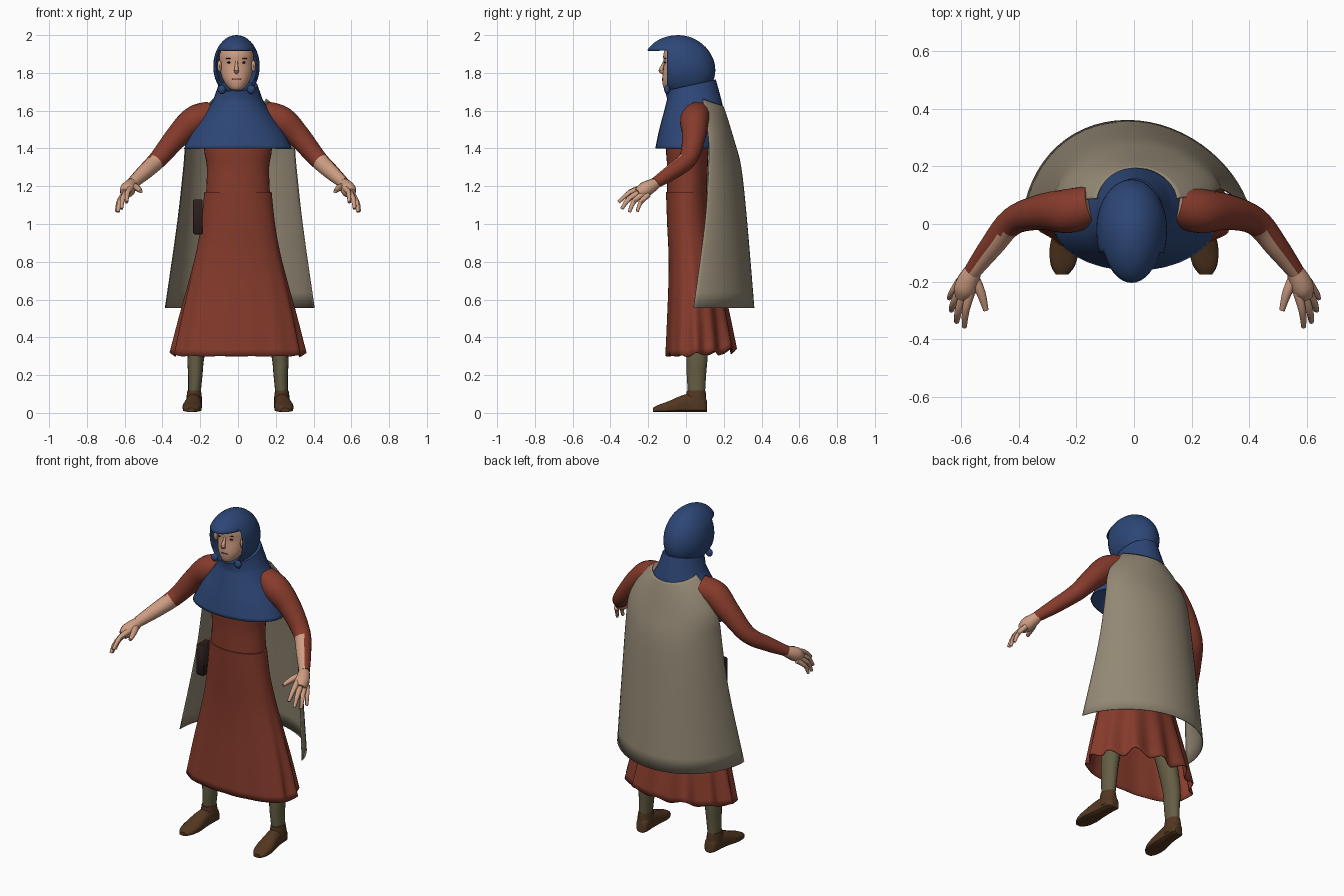
import bpy, bmesh, math
from math import sin, cos, pi
from mathutils import Vector as V

cube = bpy.data.objects.get("Cube")
if cube:
    bpy.data.objects.remove(cube, do_unlink=True)


def material(name, rgb):
    m = bpy.data.materials.new(name)
    m.use_nodes = True
    m.diffuse_color = (*rgb, 1)
    m.node_tree.nodes["Principled BSDF"].inputs["Base Color"].default_value = (*rgb, 1)
    return m


BLUE = material("blue cloth", (.026, .062, .182))
RED = material("red wool", (.24, .044, .025))
TAUPE = material("taupe cloth", (.29, .245, .175))
SKIN = material("skin", (.62, .34, .225))
OLIVE = material("olive hose", (.13, .112, .058))
BROWN = material("brown leather", (.085, .038, .015))
DARK = material("dark leather", (.025, .013, .012))
LIP = material("lip", (.28, .1, .07))
made = []


def finish(name, bm, *mats, thick=0):
    bmesh.ops.recalc_face_normals(bm, faces=bm.faces)
    me = bpy.data.meshes.new(name)
    bm.to_mesh(me)
    bm.free()
    ob = bpy.data.objects.new(name, me)
    bpy.context.collection.objects.link(ob)
    for m in mats:
        me.materials.append(m)
    if thick:
        mod = ob.modifiers.new("thickness", "SOLIDIFY")
        mod.thickness = thick
    made.append(ob)
    return ob


def ring(c, a, b, n=20):
    return [V(c) + V(a) * cos(2 * pi * i / n) + V(b) * sin(2 * pi * i / n) for i in range(n)]


def flat(z, rx, y0, y1, cx=0, n=32):
    """Horizontal ring given by half width and front and back limits."""
    return ring((cx, (y0 + y1) / 2, z), (rx, 0, 0), (0, (y1 - y0) / 2, 0), n)


def skin_rows(rows, closed=True, caps=(True, True)):
    bm = bmesh.new()
    vs = [[bm.verts.new(p) for p in r] for r in rows]
    n = len(rows[0])
    for lo, hi in zip(vs, vs[1:]):
        for i in range(n if closed else n - 1):
            j = (i + 1) % n
            bm.faces.new((lo[i], lo[j], hi[j], hi[i]))
    for cap, row in zip(caps, (vs[0], vs[-1])):
        if cap and closed:
            bm.faces.new(row)
    return bm


def smooth_path(pts, steps=4):
    """Resample rows of numbers with a Catmull-Rom spline."""
    q = [pts[0]] + list(pts) + [pts[-1]]
    out = []
    for p0, p1, p2, p3 in zip(q, q[1:], q[2:], q[3:]):
        for k in range(steps):
            t = k / steps
            out.append([.5 * (2 * b + (c - a) * t + (2 * a - 5 * b + 4 * c - d) * t * t
                              + (3 * b - a - 3 * c + d) * t ** 3)
                        for a, b, c, d in zip(p0, p1, p2, p3)])
    return out + [list(pts[-1])]


def tube(path, n=14):
    """Round tube through (x, y, z, radius) points."""
    rows = []
    for i, p in enumerate(path):
        d = V(path[min(i + 1, len(path) - 1)][:3]) - V(path[max(i - 1, 0)][:3])
        a = d.cross(V((.3, .2, 1))).normalized()
        rows.append(ring(p[:3], a * p[3], d.normalized().cross(a) * p[3], n))
    return skin_rows(rows)


def blob(name, loc, size, mat, n=12):
    bm = bmesh.new()
    bmesh.ops.create_uvsphere(bm, u_segments=n, v_segments=max(n // 2, 6), radius=1)
    for v in bm.verts:
        v.co = V(loc) + V([a * b for a, b in zip(v.co, size)])
    return finish(name, bm, mat)


# Gown bodice
rows = [(1.14, .17, -.1, .11), (1.3, .165, -.1, .115), (1.4, .18, -.105, .12),
        (1.55, .17, -.09, .13), (1.66, .1, -.05, .13)]
finish("gown_bodice", skin_rows([flat(*r) for r in smooth_path(rows, 3)]), RED)

# Gown skirt, widest toward the front, with folds that deepen toward the back hem
rows = [(1.17, .178, -.106, .11), (1.0, .196, -.1, .13), (.85, .222, -.093, .16),
        (.7, .258, -.093, .19), (.5, .307, -.1, .23), (.3, .348, -.108, .262)]
skirt = []
for z, rx, y0, y1 in smooth_path(rows, 4):
    row = flat(z, rx, y0, y1, n=96)
    drop = (1.17 - z) / .87
    c = V((0, (y0 + y1) / 2, z))
    for i, p in enumerate(row):
        a = 2 * pi * i / 96
        back = (sin(a) + 1) / 2
        wave = sin(13 * a + .6) + .4 * sin(7 * a)
        amp = drop ** 2 * (.014 + .065 * back ** 1.5)
        p.xy = (c + (p - c) * (1 + amp * wave)).xy
        p.y -= .04 * drop * cos(a) ** 2
        p.z += drop ** 4 * (.03 * back ** 2 + .016 * back * wave)
    skirt.append(row)
finish("gown_skirt", skin_rows(skirt, caps=(True, False)), RED, thick=.005)

# Shoulder cowl with a collar tilted up at the back
rows = [(1.4, .286, -.163, .18), (1.5, .236, -.142, .192), (1.59, .175, -.118, .199),
        (1.66, .13, -.1, .187)]
cowl = [flat(*r) for r in smooth_path(rows, 4)]
cowl.append(ring((0, .024, 1.735), (.104, 0, 0), (0, .134, .03), 32))
finish("cowl", skin_rows(cowl, caps=(False, True)), BLUE, thick=.005)

# Hood: leaning ellipsoid with the face opening cut under a straight brim
bm = bmesh.new()
bmesh.ops.create_uvsphere(bm, u_segments=40, v_segments=24, radius=1)
for v in bm.verts:
    x, y, z = v.co
    reach = .205 if y < 0 else .172
    v.co = (-.008 + .123 * x, -.018 + reach * y - .022 * z, 1.835 + .165 * z)
for co, no in (((0, 0, 1.92), (0, 0, 1)), ((0, -.1, 0), (0, 1, 0))):
    bmesh.ops.bisect_plane(bm, geom=bm.verts[:] + bm.edges[:] + bm.faces[:],
                           plane_co=co, plane_no=no)
gone = [f for f in bm.faces
        if f.calc_center_median().y < -.1 and f.calc_center_median().z < 1.92]
bmesh.ops.delete(bm, geom=gone, context="FACES")
finish("hood", bm, BLUE, thick=.006)

# Head and face
rows = [(1.71, .026, -.11, -.05), (1.725, .046, -.12, -.02), (1.76, .07, -.126, .02),
        (1.8, .084, -.123, .05), (1.85, .091, -.118, .07), (1.9, .09, -.12, .07),
        (1.945, .07, -.1, .05)]
finish("head", skin_rows([flat(*r, -.008, 28) for r in smooth_path(rows, 3)]), SKIN)
nose = [(-.008, -.114, 1.862, .006), (-.008, -.124, 1.835, .009),
        (-.008, -.133, 1.814, .013), (-.008, -.12, 1.802, .01)]
finish("nose", tube(smooth_path(nose, 3), 10), SKIN)
blob("mouth", (-.008, -.1235, 1.768), (.026, .004, .004), LIP)
for s, side in ((1, "left"), (-1, "right")):
    blob(side + "_eye", (-.008 + s * .036, -.109, 1.855), (.014, .004, .005), DARK)
    blob(side + "_brow", (-.008 + s * .038, -.11, 1.876), (.019, .0045, .003), DARK)
    blob(side + "_ear", (-.008 + s * .09, -.07, 1.835), (.012, .022, .032), SKIN)
    blob(side + "_chin_flap", (-.008 + s * .078, -.1, 1.712), (.022, .016, .024), BLUE)

# Back cloak: curved sheet draped from the shoulders, its right edge further forward
rows = [(1.665, .14, .09, .198), (1.58, .22, .1, .222), (1.45, .283, .12, .254),
        (1.3, .3, .12, .293), (1.0, .333, .1, .325), (.555, .396, .04, .362)]
cloak = []
for z, w, y0, y1 in smooth_path(rows, 4):
    row = []
    for i in range(33):
        a = (i / 16 - 1) * pi / 2
        dip = .04 * max(0, (z - 1.45) / .215) * cos(a)
        skew = .01 - .03 * (1.67 - z) * cos(a)
        edge = y0 - .05 * min(1, (1.67 - z) / .3) * max(0, -sin(a)) ** 2
        row.append(V((skew + w * sin(a), edge + (y1 - edge) * cos(a) ** 1.2, z - dip)))
    cloak.append(row)
finish("cloak", skin_rows(cloak, closed=False), TAUPE, thick=.005)

# Belt pouch
bm = bmesh.new()
bmesh.ops.create_cube(bm, size=1)
for v in bm.verts:
    v.co = V((-.212, -.02, 1.038)) + V((v.co.x * .05, v.co.y * .09, v.co.z * .185))
bmesh.ops.bevel(bm, geom=bm.edges[:], offset=.006, segments=1, affect="EDGES")
finish("belt_pouch", bm, DARK)

ARM = [(.145, .065, 1.58, .07), (.23, .045, 1.548, .077), (.32, .042, 1.466, .063),
       (.422, .01, 1.345, .049), (.498, -.08, 1.272, .041), (.562, -.165, 1.215, .03)]
FINGERS = {
    "thumb": [(.56, -.18, 1.2, .021), (.532, -.24, 1.19, .017), (.515, -.3, 1.172, .01)],
    "index_finger": [(.567, -.23, 1.19, .018), (.585, -.3, 1.165, .014), (.59, -.357, 1.115, .009)],
    "middle_finger": [(.587, -.23, 1.175, .018), (.61, -.3, 1.135, .014), (.617, -.34, 1.08, .009)],
    "ring_finger": [(.602, -.22, 1.165, .017), (.627, -.275, 1.12, .013), (.635, -.3, 1.063, .009)],
    "little_finger": [(.606, -.2, 1.155, .016), (.633, -.24, 1.115, .012), (.643, -.258, 1.066, .008)]}

for s, side in ((1, "left"), (-1, "right")):
    def flip(path):
        return [(s * p[0], *p[1:]) for p in path]

    # Sleeve, leaving the inner forearm bare from the elbow on
    arm = finish(side + "_arm", tube(flip(smooth_path(ARM, 5)), 20), RED, SKIN)
    inner = V((-.6 * s, -.75, .1)).normalized()
    for p in arm.data.polygons:
        if p.index // 20 >= 16 and p.normal.dot(inner) > .2:
            p.material_index = 1

    # Hand
    palm = [(.556, -.155, 1.218, .028), (.573, -.19, 1.198, .037),
            (.587, -.225, 1.178, .04), (.598, -.255, 1.162, .026)]
    finish(side + "_palm", tube(flip(smooth_path(palm, 3))), SKIN)
    for name, path in FINGERS.items():
        finish(side + "_" + name, tube(flip(smooth_path(path, 3)), 8), SKIN)

    # Leg
    rows = [(.08, .032, .012, .1, s * .232), (.2, .038, .003, .107, s * .226),
            (.32, .046, .0, .115, s * .22), (.6, .06, -.03, .11, s * .17), (.95, .07, -.05, .1, s * .1)]
    finish(side + "_leg", skin_rows([flat(*r, 18) for r in smooth_path(rows, 3)]), OLIVE)

    # Boot: foot swept from heel to toe, plus an ankle cuff
    foot = [(.11, .228, .025, .06), (.09, .23, .038, .09), (.03, .233, .04, .1),
            (-.03, .238, .045, .085), (-.09, .243, .051, .058),
            (-.145, .247, .042, .038), (-.175, .25, .022, .022)]
    rows = [ring((s * x, y, .005 + h / 2), (w, 0, 0), (0, 0, h / 2), 18)
            for y, x, w, h in smooth_path(foot, 3)]
    for row in rows:
        mid = sum((p.z for p in row)) / len(row)
        for p in row:  # flatten the sole
            if p.z < mid:
                p.z = .005 + max(0, p.z - .005) * .35
    finish(side + "_boot", skin_rows(rows), BROWN)
    rows = [(.03, .042, -.005, .108, s * .232), (.09, .04, .0, .108, s * .232),
            (.118, .036, .004, .104, s * .232)]
    finish(side + "_boot_cuff", skin_rows([flat(*r, 18) for r in rows]), BROWN)

# Smooth shading with crisp edges
bpy.ops.object.select_all(action="DESELECT")
for ob in made:
    ob.select_set(True)
bpy.context.view_layer.objects.active = made[0]
bpy.ops.object.shade_smooth_by_angle(angle=math.radians(45))
